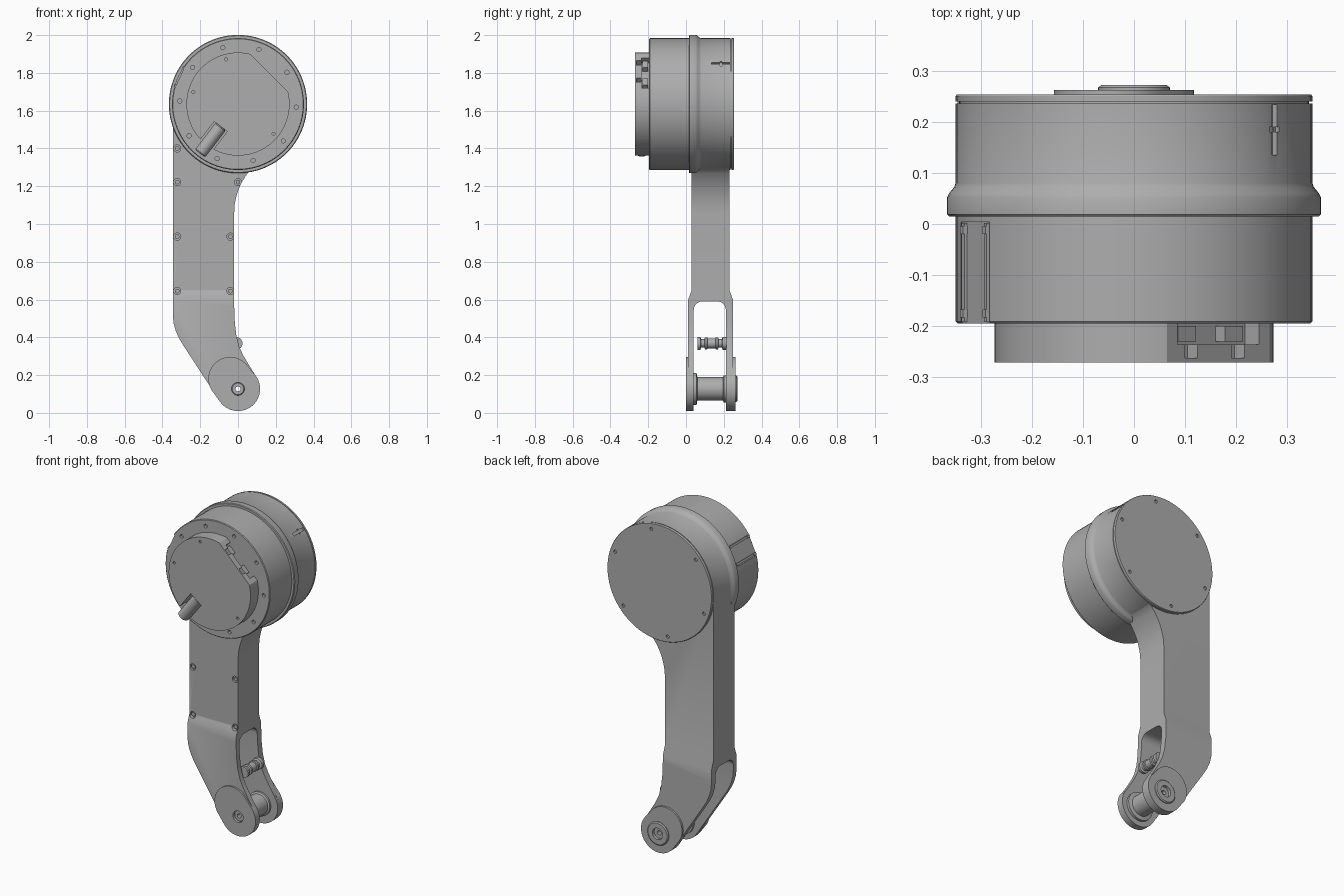
import bpy, bmesh
from math import sin, cos, pi, radians, acos
from mathutils import Matrix, Vector

cube = bpy.data.objects.get("Cube")
if cube:
    bpy.data.objects.remove(cube)

grey = bpy.data.materials.new("satin grey")
grey.use_nodes = True
grey.diffuse_color = (0.42, 0.42, 0.42, 1)
grey.node_tree.nodes["Principled BSDF"].inputs["Base Color"].default_value = (0.42, 0.42, 0.42, 1)

AXIS_Z = 1.635      # motor axis height
PIVOT_Z = 0.127     # lower pivot height


def finish(name, bm):
    bmesh.ops.remove_doubles(bm, verts=bm.verts, dist=1e-5)
    bmesh.ops.recalc_face_normals(bm, faces=bm.faces)
    mesh = bpy.data.meshes.new(name)
    bm.to_mesh(mesh)
    bm.free()
    mesh.materials.append(grey)
    ob = bpy.data.objects.new(name, mesh)
    bpy.context.collection.objects.link(ob)
    return ob


def arc(cx, cz, r, a0, a1, n):
    angles = [radians(a0 + (a1 - a0) * i / n) for i in range(n + 1)]
    return [(cx + r * cos(a), cz + r * sin(a)) for a in angles]


def add_prism(bm, pts, y0, y1):
    face = bm.faces.new([bm.verts.new((x, y0, z)) for x, z in pts])
    ext = bmesh.ops.extrude_face_region(bm, geom=[face], use_keep_orig=True)
    moved = [g for g in ext["geom"] if isinstance(g, bmesh.types.BMVert)]
    bmesh.ops.translate(bm, verts=moved, vec=(0, y1 - y0, 0))


def prism(name, pts, y0, y1):
    bm = bmesh.new()
    add_prism(bm, pts, y0, y1)
    return finish(name, bm)


def pegs(name, centres, r, y0, y1, n=20):
    """Several cylinders along y in one mesh."""
    bm = bmesh.new()
    for x, z in centres:
        add_prism(bm, arc(x, z, r, 0, 360 - 360 / n, n - 1), y0, y1)
    return finish(name, bm)


def lathe(name, profile, x, z, steps=96):
    """Spin (radius, y) points around a y axis through x, z."""
    bm = bmesh.new()
    vs = [bm.verts.new((x + r, y, z)) for r, y in profile]
    es = [bm.edges.new(p) for p in zip(vs, vs[1:])]
    bmesh.ops.spin(bm, geom=vs + es, cent=(x, 0, z), axis=(0, 1, 0),
                   angle=2 * pi, steps=steps, use_merge=True)
    return finish(name, bm)


def radial_box(name, angle, r0, r1, width, y0, y1, side=0):
    """Box reaching out from the motor axis at an angle."""
    a = radians(angle)
    out, across = Vector((cos(a), sin(a))), Vector((-sin(a), cos(a)))
    mid = Vector((0, AXIS_Z)) + across * side
    pts = [mid + out * r + across * s * width / 2
           for r, s in ((r0, -1), (r1, -1), (r1, 1), (r0, 1))]
    return prism(name, [tuple(p) for p in pts], y0, y1)


def cut(ob, cutter):
    mod = ob.modifiers.new("cut", "BOOLEAN")
    mod.operation, mod.solver, mod.object = "DIFFERENCE", "EXACT", cutter
    bpy.context.view_layer.objects.active = ob
    bpy.ops.object.modifier_apply(modifier=mod.name)
    bpy.data.objects.remove(cutter)


def ring_points(n, r, start):
    return arc(0, AXIS_Z, r, start, start + 360 - 360 / n, n - 1)


# Motor drum with flange and rear cap
drum = lathe("motor_drum", [
    (0, -.195), (.345, -.195), (.349, -.191), (.349, .015), (.362, .015), (.366, .019),
    (.366, .052), (.362, .060), (.352, .072), (.349, .080), (.349, .236), (.342, .236),
    (.342, .240), (.349, .240), (.349, .250), (.347, .253), (0, .253)], 0, AXIS_Z)
cut(drum, pegs("cutter", ring_points(10, .309, -3), .011, -.3, -.18))
cut(drum, pegs("cutter", ring_points(6, .315, 20), .010, .243, .3))
cut(drum, radial_box("cutter", 155, .339, .4, .13, -.3, .004))
cut(drum, radial_box("cutter", 38, .338, .4, .016, .135, .234))
cut(drum, radial_box("cutter", 38, .340, .4, .030, .180, .190))

# Rails and screws on the drum's side flat
for side in (-.052, .052):
    radial_box("side_rail", 155, .33, .345, .012, -.192, .002, side)
    for y in (-.175, -.012):
        radial_box("rail_screw", 155, .33, .348, .014, y - .008, y + .008, side)

# Electronics cover with a flat corner, socket recess and cable notch
half = acos(.233 / .273) * 180 / pi
cover = prism("front_cover", arc(0, AXIS_Z, .273, 45 + half, 405 - half, 72), -.271, -.19)
CABLE = 232.5
cut(cover, radial_box("cutter", 45, .195, .4, .225, -.236, -.18))
for side in (-.055, .075):
    cut(cover, radial_box("cutter", 45, .205, .4, .035, -.262, -.23, side))
    radial_box("socket_plug", 45, .19, .222, .05, -.23, -.2, side)
cut(cover, radial_box("cutter", CABLE, .15, .4, .087, -.3, -.194))
cut(cover, pegs("cutter", ring_points(6, .245, 105)[:2] + ring_points(6, .245, 320)[:1], .008, -.3, -.262))

# Cable plug lying in the notch
plug = lathe("cable_plug", [(0, 0), (.028, 0), (.034, .006), (.034, .174), (.028, .18), (0, .18)], 0, 0, 32)
d = Vector((cos(radians(CABLE)), 0, sin(radians(CABLE))))
plug.data.transform(Matrix.Translation(Vector((0, -.234, AXIS_Z)) + d * .15)
                    @ Vector((0, 1, 0)).rotation_difference(d).to_matrix().to_4x4())

# Arm outline: housing, bend and rounded lower end
outline = [(-.345, AXIS_Z), (.1, AXIS_Z), (.16, 1.33), (.10, 1.305)]
outline += arc(.32, 1.06, .34, 138, 180, 10)
outline += [(-.02, .56), (-.017, .48), (-.009, .41), (.006, .35), (.03, .30), (.06, .25)]
outline += arc(0, PIVOT_Z, .117, 25, -146, 28)
outline += [(-.290, .358), (-.312, .395), (-.330, .435), (-.341, .475), (-.345, .52)]
bm = bmesh.new()
add_prism(bm, outline, .03, .23)
for z in (.65, .595):
    bmesh.ops.bisect_plane(bm, geom=bm.verts[:] + bm.edges[:] + bm.faces[:],
                           plane_co=(0, 0, z), plane_no=(0, 0, 1))
# The fork is wider than the housing
for v in bm.verts:
    if v.co.z < .6:
        v.co.y += .02 if v.co.y > .13 else -.02
arm = finish("arm_housing", bm)

# Fork slot, rounded at the top
bm = bmesh.new()
bmesh.ops.create_cube(bm, size=1, matrix=Matrix.Translation((0, .126, .195)) @ Matrix.Diagonal((2, .17, .79, 1)))
top = [e for e in bm.edges if all(v.co.z > .5 for v in e.verts) and abs(e.verts[0].co.y - e.verts[1].co.y) < .01]
bmesh.ops.bevel(bm, geom=top, offset=.045, segments=6, profile=.5, affect="EDGES")
cut(arm, finish("cutter", bm))

# Counterbored housing screws
screws = [(-.322, 1.40), (-.322, 1.222), (0, 1.222), (-.322, .933), (-.04, .933), (-.322, .645), (-.04, .645)]
cut(arm, pegs("cutter", screws, .019, -.1, .042))
pegs("housing_screws", screws, .012, .034, .06)

# Pads on the two fork ends
pad_outline = (arc(0, PIVOT_Z, .117, 37, -143, 28) + arc(-.042, .181, .115, 217, 37, 28))
front_pad = prism("front_fork_pad", pad_outline, 0, .03)
back_pad = prism("back_fork_pad", pad_outline, .225, .262)
back_boss = lathe("back_pivot_boss", [
    (.013, .20), (.013, .255), (.034, .255), (.034, .272), (.064, .272), (.070, .267),
    (.070, .25), (.070, .20), (.013, .20)], 0, PIVOT_Z, 48)
pivot = [(0, PIVOT_Z)]
cut(front_pad, pegs("cutter", pivot, .034, -.1, .1, 40))
cut(back_pad, pegs("cutter", pivot, .060, .1, .4, 40))
cut(arm, pegs("cutter", pivot, .034, -.1, .4, 40))

# Pivot hub between the fork ends, bored through
lathe("pivot_hub", [
    (.013, .012), (.030, .012), (.034, .016), (.034, .038), (.085, .038), (.085, .056),
    (.062, .060), (.062, .195), (.072, .200), (.072, .212), (.013, .212), (.013, .012)], 0, PIVOT_Z, 48)

# Cross pin with collars
lathe("cross_pin", [
    (0, .062), (.034, .062), (.034, .076), (.022, .080), (.022, .098), (.032, .100),
    (.032, .112), (.026, .114), (.026, .156), (.032, .158), (.032, .170), (.022, .172),
    (.022, .190), (.034, .194), (.034, .214), (0, .214)], -.01, .368, 32)

# Smooth curved walls, keep machined edges crisp
bpy.ops.object.select_all(action="DESELECT")
for ob in bpy.context.collection.objects:
    if ob.type == "MESH" and ob.data.materials and ob.data.materials[0] == grey:
        ob.select_set(True)
        bpy.context.view_layer.objects.active = ob
bpy.ops.object.shade_smooth_by_angle(angle=radians(30))
